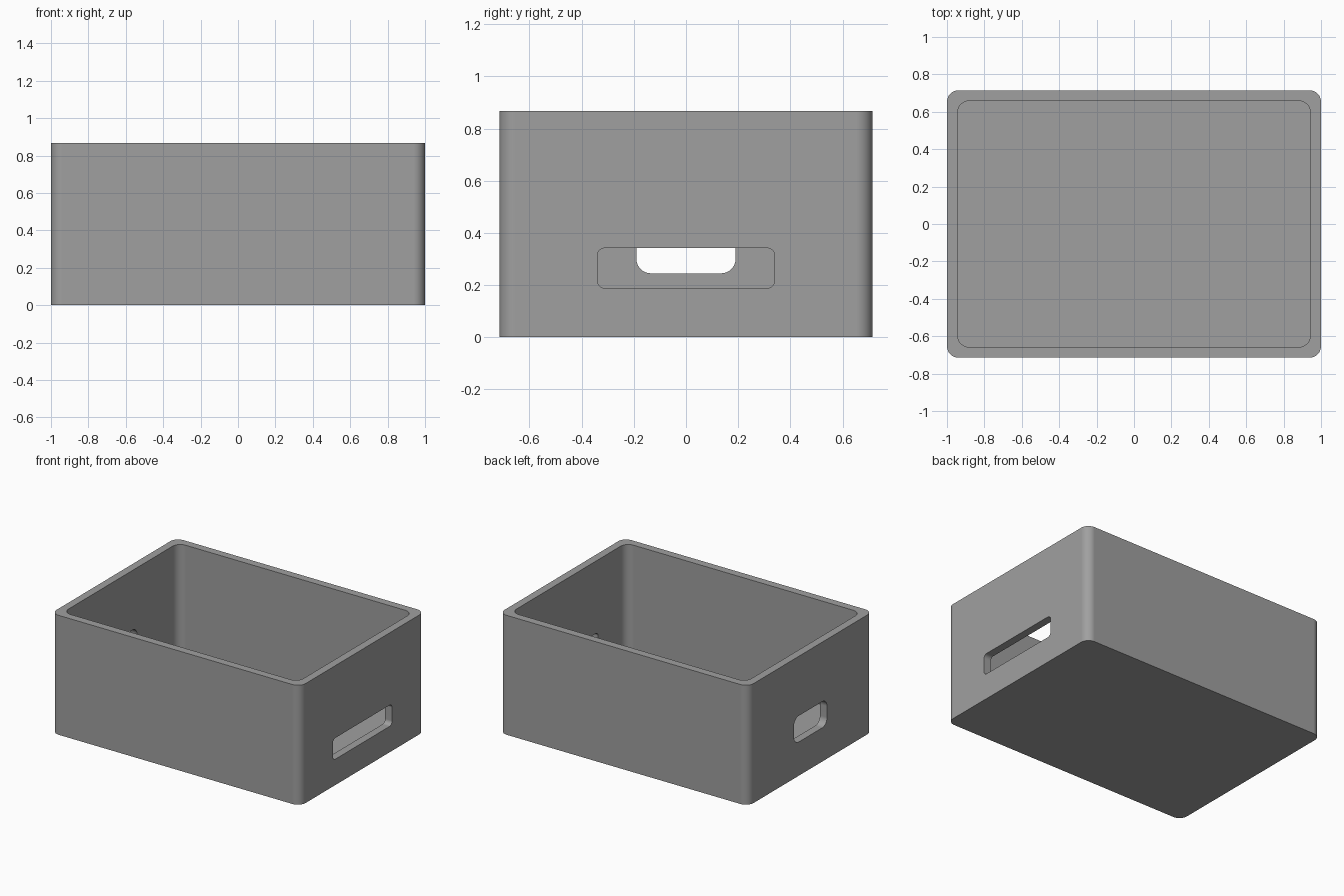
import bpy, bmesh, math
from mathutils import Vector

if "Cube" in bpy.data.objects:
    bpy.data.objects.remove(bpy.data.objects["Cube"])

W, D, H = 2.0, 1.43, 0.867      # outer size
WALL, FLOOR = 0.057, 0.114      # wall thickness, floor thickness

grey = bpy.data.materials.new("plain_grey")
grey.diffuse_color = (0.35, 0.35, 0.35, 1)
grey.use_nodes = True
grey.node_tree.nodes["Principled BSDF"].inputs["Base Color"].default_value = grey.diffuse_color


def rounded_rect(w, h, r, steps=10):
    """Outline of a rounded rectangle, counter-clockwise."""
    pts = []
    for i, (sx, sy) in enumerate([(1, 1), (-1, 1), (-1, -1), (1, -1)]):
        for k in range(steps + 1):
            a = math.pi / 2 * (i + k / steps)
            pts.append((sx * (w / 2 - r) + r * math.cos(a),
                        sy * (h / 2 - r) + r * math.sin(a)))
    return pts


def prism(name, pts, place, direction):
    """Extrude an outline placed in space by place(u, v)."""
    bm = bmesh.new()
    face = bm.faces.new([bm.verts.new(place(u, v)) for u, v in pts])
    ext = bmesh.ops.extrude_face_region(bm, geom=[face])["geom"]
    bmesh.ops.translate(bm, vec=Vector(direction),
                        verts=[g for g in ext if isinstance(g, bmesh.types.BMVert)])
    bmesh.ops.recalc_face_normals(bm, faces=bm.faces)
    mesh = bpy.data.meshes.new(name)
    bm.to_mesh(mesh)
    bm.free()
    mesh.materials.append(grey)
    obj = bpy.data.objects.new(name, mesh)
    bpy.context.collection.objects.link(obj)
    return obj


# Outer body of the crate
crate = prism("crate", rounded_rect(W, D, 0.062),
              lambda u, v: (u, v, 0), (0, 0, H))

# Inner hollow above the thick floor
hollow = prism("hollow_cutter", rounded_rect(W - 2 * WALL, D - 2 * WALL, 0.062),
               lambda u, v: (u, v, FLOOR), (0, 0, H))

# Wide slot in the right wall, smaller rounded grip in the left wall
slot = prism("right_slot_cutter", rounded_rect(0.68, 0.154, 0.03),
             lambda u, v: (W / 2 - 0.15, u, 0.265 + v), (0.3, 0, 0))
grip = prism("left_grip_cutter", rounded_rect(0.38, 0.19, 0.055),
             lambda u, v: (-W / 2 - 0.15, u, 0.34 + v), (0.3, 0, 0))

# Cut the openings, then remove the cutters
for cutter in (hollow, slot, grip):
    mod = crate.modifiers.new(cutter.name, 'BOOLEAN')
    mod.operation = 'DIFFERENCE'
    mod.solver = 'EXACT'
    mod.object = cutter
    cutter.hide_render = True

bpy.context.view_layer.objects.active = crate
crate.select_set(True)
for mod in list(crate.modifiers):
    bpy.ops.object.modifier_apply(modifier=mod.name)
for cutter in (hollow, slot, grip):
    bpy.data.objects.remove(cutter)

# Smooth corners while keeping the big walls flat
bpy.ops.object.shade_smooth_by_angle(angle=math.radians(30))
weighted = crate.modifiers.new("flat_walls", 'WEIGHTED_NORMAL')
weighted.keep_sharp = True
